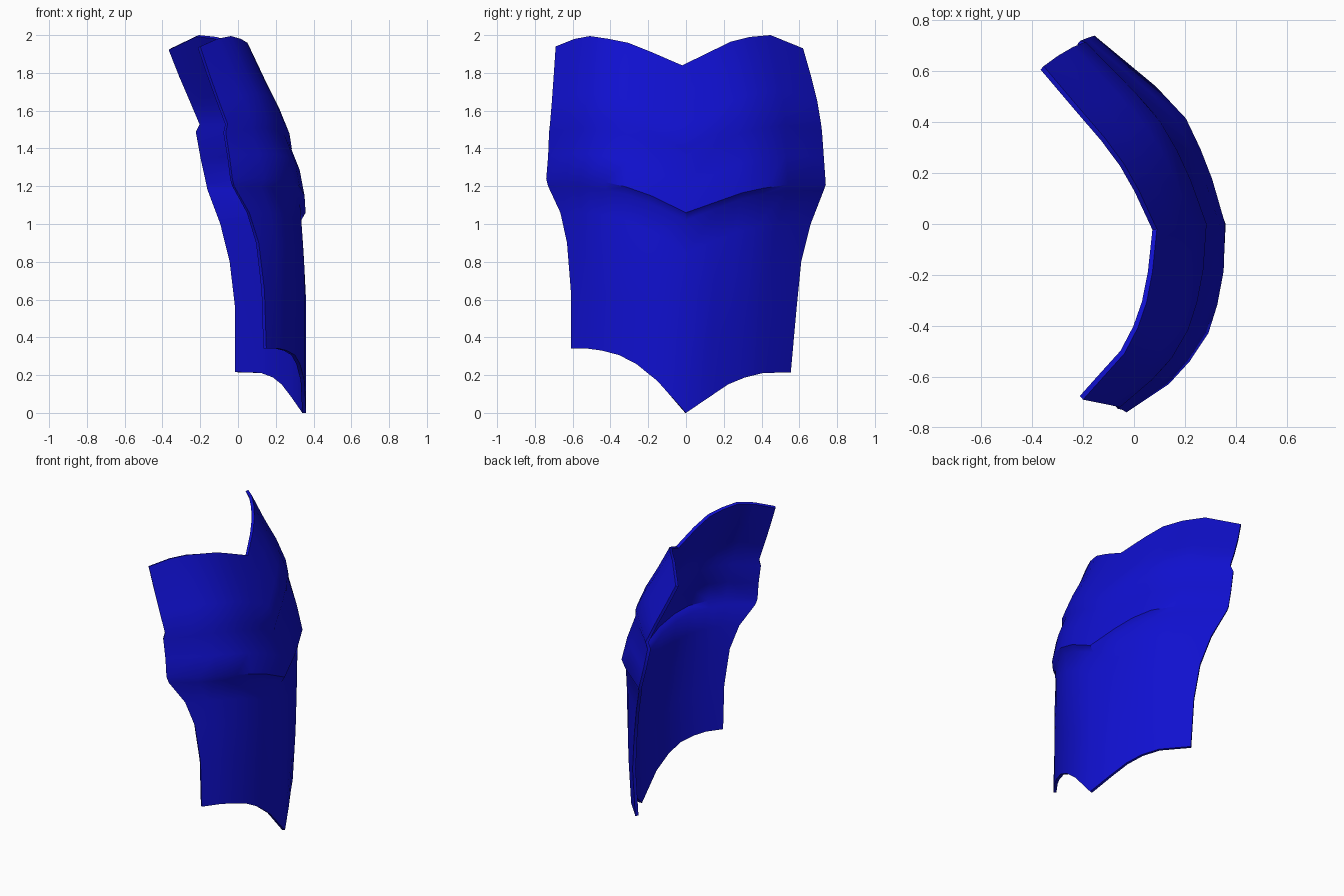
import bpy, bmesh

if "Cube" in bpy.data.objects:
    bpy.data.objects.remove(bpy.data.objects["Cube"])

blue = bpy.data.materials.new("deep blue")
blue.diffuse_color = (0.005, 0.005, 0.62, 1)
blue.use_nodes = True
blue.node_tree.nodes["Principled BSDF"].inputs["Base Color"].default_value = blue.diffuse_color

# Each row: centre (x, y, z), front edge (x, y, z), back edge (x, y, z)
ROWS = [
    ((.36, 0, 0), (.15, -.61, .34), (0, .555, .215)),
    ((.36, 0, .30), (.14, -.61, .65), (0, .585, .55)),
    ((.36, 0, .60), (.11, -.63, .90), (-.03, .61, .80)),
    ((.347, 0, .85), (.06, -.665, 1.06), (-.08, .66, 1.0)),
    ((.335, 0, 1.02), (-.02, -.73, 1.20), (-.15, .73, 1.18)),
    ((.358, 0, 1.06), (-.03, -.74, 1.24), (-.155, .74, 1.21)),    # lower ridge
    ((.335, 0, 1.20), (-.045, -.73, 1.36), (-.185, .73, 1.35)),
    ((.28, 0, 1.355), (-.065, -.725, 1.485), (-.21, .72, 1.49)),
    ((.285, 0, 1.40), (-.055, -.72, 1.53), (-.19, .715, 1.53)),   # upper ridge
    ((.235, 0, 1.53), (-.10, -.71, 1.65), (-.24, .695, 1.65)),
    ((.16, -.01, 1.70), (-.15, -.70, 1.79), (-.30, .66, 1.79)),
    ((.09, -.02, 1.84), (-.20, -.69, 1.94), (-.355, .62, 1.93)),
]

# Centre-to-edge spacing in y, then x and z fractions at the bottom, ridge and top
FRONT = dict(
    y=[.25, .43, .58, .73, .85, 1],
    x=([.04, .15, .28, .48, .68, 1], [.015, .08, .17, .36, .57, 1], [.06, .14, .26, .44, .69, 1]),
    z=([.5, .76, .9, .97, 1, 1], [.5, .76, .9, .97, 1, 1], [.72, 1.2, 1.4, 1.55, 1.4, 1]))
BACK = dict(
    y=[.24, .4, .56, .73, 1],
    x=([.18, .31, .44, .62, 1], [.10, .19, .30, .53, 1], [.16, .29, .46, .67, 1]),
    z=([.42, .7, .87, .98, 1], [.42, .7, .87, .98, 1], [.83, 1.39, 1.67, 1.78, 1]))


def blend(tables, row, i):
    """Mix the bottom, ridge and top curves according to the row."""
    low, mid, top = (t[i] for t in tables)
    if row <= 5:
        return low + (mid - low) * row / 5
    return mid + (top - mid) * (row - 5) / 6


def half(centre, edge, shape, row):
    pts = []
    for i, fy in enumerate(shape["y"]):
        f = (blend(shape["x"], row, i), fy, blend(shape["z"], row, i))
        pts.append([c + (e - c) * k for c, e, k in zip(centre, edge, f)])
    return pts


# Curved plate surface
bm = bmesh.new()
grid = []
for r, (centre, front, back) in enumerate(ROWS):
    line = half(centre, front, FRONT, r)[::-1] + [centre] + half(centre, back, BACK, r)
    grid.append([bm.verts.new(p) for p in line])
for a, b in zip(grid, grid[1:]):
    for j in range(len(a) - 1):
        bm.faces.new((a[j], a[j + 1], b[j + 1], b[j]))
mesh = bpy.data.meshes.new("curved_plate")
bm.to_mesh(mesh)
bm.free()
mesh.materials.append(blue)
plate = bpy.data.objects.new("curved_plate", mesh)
bpy.context.collection.objects.link(plate)

# Thin the sheet inwards so the outer face keeps its place
solid = plate.modifiers.new("thickness", "SOLIDIFY")
solid.thickness = 0.02
solid.offset = -1

bpy.context.view_layer.objects.active = plate
plate.select_set(True)
bpy.ops.object.modifier_apply(modifier="thickness")
bpy.ops.object.shade_smooth_by_angle(angle=0.7)
